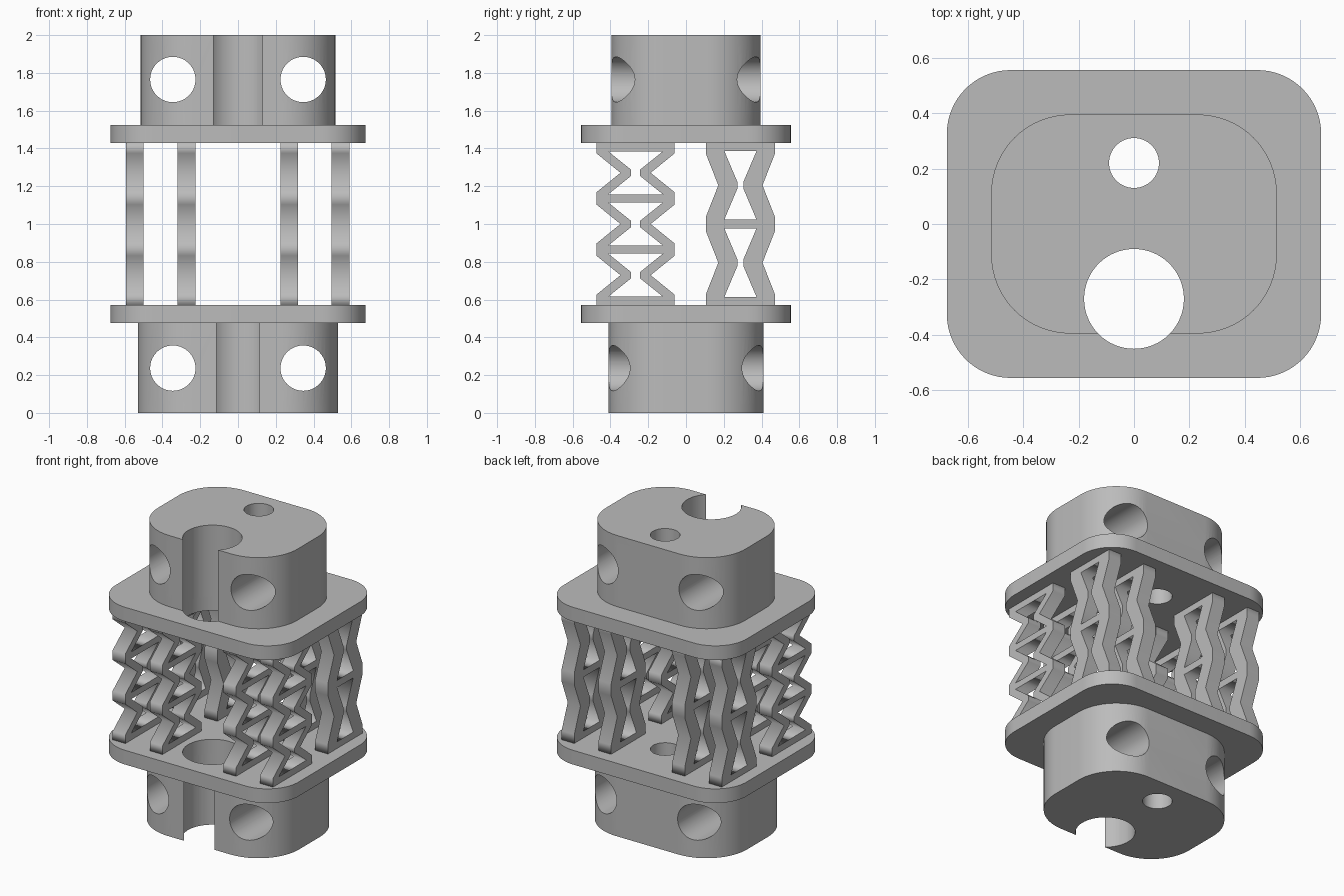
import bpy
import math

cube = bpy.data.objects.get("Cube")
if cube:
    bpy.data.objects.remove(cube, do_unlink=True)

grey = bpy.data.materials.new("plain grey")
grey.use_nodes = True
grey.diffuse_color = (0.5, 0.5, 0.5, 1)
grey.node_tree.nodes["Principled BSDF"].inputs["Base Color"].default_value = (0.5, 0.5, 0.5, 1)


def select(obj):
    bpy.ops.object.select_all(action="DESELECT")
    obj.select_set(True)
    bpy.context.view_layer.objects.active = obj


def extrude(name, loops, depth, location, rotation=(0, 0, 0)):
    """Fill closed outlines (inner loops become holes) and extrude them about their plane."""
    curve = bpy.data.curves.new(name, "CURVE")
    curve.dimensions = "2D"
    curve.fill_mode = "BOTH"
    curve.extrude = depth / 2
    for loop in loops:
        spline = curve.splines.new("POLY")
        spline.points.add(len(loop) - 1)
        for point, (u, v) in zip(spline.points, loop):
            point.co = (u, v, 0, 1)
        spline.use_cyclic_u = True
    obj = bpy.data.objects.new(name, curve)
    bpy.context.collection.objects.link(obj)
    obj.location, obj.rotation_euler = location, rotation
    select(obj)
    bpy.ops.object.convert(target="MESH")
    obj = bpy.context.object
    # weld the caps to the walls
    bpy.ops.object.mode_set(mode="EDIT")
    bpy.ops.mesh.select_all(action="SELECT")
    bpy.ops.mesh.remove_doubles(threshold=0.0001)
    bpy.ops.mesh.normals_make_consistent(inside=False)
    bpy.ops.object.mode_set(mode="OBJECT")
    obj.data.materials.clear()
    obj.data.materials.append(grey)
    return obj


def rounded_rectangle(half_x, half_y, radius, steps=16):
    points = []
    for quarter, (sx, sy) in enumerate([(1, 1), (-1, 1), (-1, -1), (1, -1)]):
        for i in range(steps + 1):
            a = (quarter + i / steps) * math.pi / 2
            points.append((sx * (half_x - radius) + radius * math.cos(a),
                           sy * (half_y - radius) + radius * math.sin(a)))
    return points


def drill(obj, radius, location, rotation=(0, 0, 0)):
    bpy.ops.mesh.primitive_cylinder_add(vertices=64, radius=radius, depth=5,
                                        location=location, rotation=rotation)
    cutter = bpy.context.object
    cutter.hide_render = True
    cutter.data.materials.append(grey)
    cut = obj.modifiers.new("hole", "BOOLEAN")
    cut.operation, cut.solver, cut.object = "DIFFERENCE", "EXACT", cutter
    select(obj)
    bpy.ops.object.modifier_apply(modifier=cut.name)
    bpy.data.objects.remove(cutter, do_unlink=True)


def slab(name, half_x, half_y, radius, bottom, top, side_hole_z=None):
    obj = extrude(name, [rounded_rectangle(half_x, half_y, radius)], top - bottom,
                  (0, 0, (bottom + top) / 2))
    drill(obj, 0.18, (0, -0.27, 1))
    drill(obj, 0.09, (0, 0.22, 1))
    if side_hole_z is not None:
        for side in (-1, 1):
            drill(obj, 0.12, (side * 0.345, 0, side_hole_z), (math.pi / 2, 0, 0))
    select(obj)
    bpy.ops.object.shade_smooth_by_angle(angle=math.radians(30))
    return obj


# End blocks and flange plates
slab("lower_block", 0.53, 0.41, 0.30, 0, 0.475, 0.237)
slab("lower_plate", 0.675, 0.555, 0.23, 0.475, 0.57)
slab("upper_plate", 0.675, 0.555, 0.23, 1.43, 1.525)
slab("upper_block", 0.515, 0.395, 0.285, 1.525, 2, 1.765)


def lattice(name, x, y, cells, pitch, outer, waist, inner, neck, edge, bar, flat):
    """Stack of hourglass cells: zigzag outside walls, waisted windows, cross bars."""
    mids = [1 + (i - (cells - 1) / 2) * pitch for i in range(cells)]
    side = [(outer, 0.565)]
    for m in mids:
        side += [(outer, m - edge), (waist, m), (outer, m + edge)]
    side.append((outer, 1.435))
    loops = [side + [(-u, v) for u, v in reversed(side)]]
    for m in mids:
        half = [(inner, m - bar), (neck, m - flat), (neck, m + flat), (inner, m + bar)]
        loops.append(half + [(-u, v) for u, v in reversed(half)])
    return extrude(name, loops, 0.094, (x, y, 0), (math.pi / 2, 0, math.pi / 2))


# Four front lattices of three cells and four back lattices of two cells
for label, x in [("right_outer", -0.547), ("right_inner", -0.273),
                 ("left_inner", 0.271), ("left_outer", 0.543)]:
    lattice("front_lattice_" + label, x, -0.267, 3, 0.271,
            0.207, 0.08, 0.145, 0.023, 0.103, 0.114, 0.016)
    lattice("back_lattice_" + label, x, 0.288, 2, 0.41,
            0.182, 0.117, 0.085, 0.016, 0.165, 0.181, 0.018)
